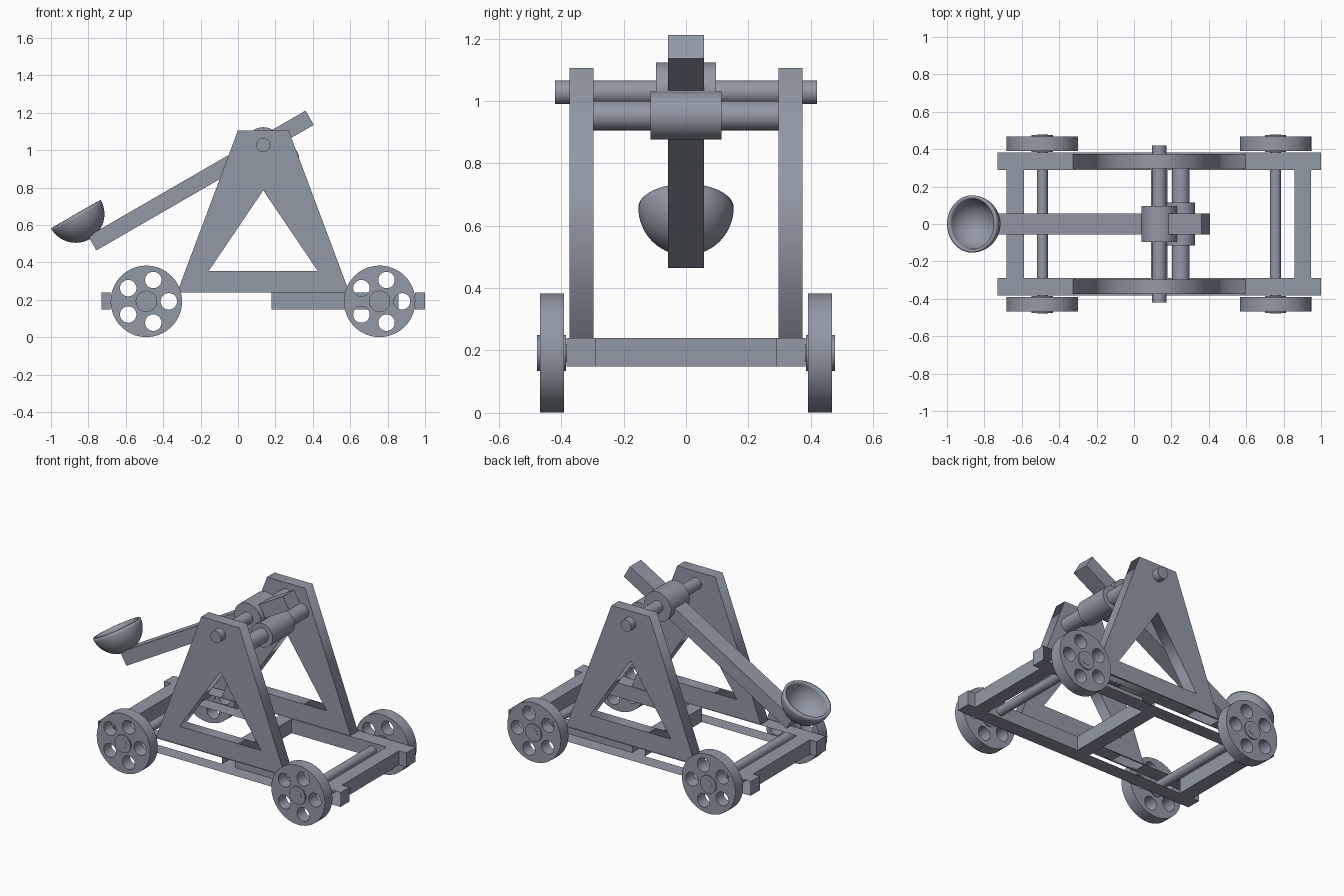
import bpy, bmesh
from math import radians, cos, sin, tau
from mathutils import Matrix, Vector

cube = bpy.data.objects.get("Cube")
if cube:
    bpy.data.objects.remove(cube, do_unlink=True)

COLOR = (0.29, 0.32, 0.38, 1)
grey = bpy.data.materials.new("slate_grey")
grey.use_nodes = True
grey.diffuse_color = COLOR
grey.node_tree.nodes["Principled BSDF"].inputs["Base Color"].default_value = COLOR


def add_mesh(name, mesh, smooth=False):
    obj = bpy.data.objects.new(name, mesh)
    bpy.context.collection.objects.link(obj)
    mesh.materials.clear()
    mesh.materials.append(grey)
    if smooth:
        bpy.ops.object.select_all(action='DESELECT')
        obj.select_set(True)
        bpy.context.view_layer.objects.active = obj
        bpy.ops.object.shade_smooth_by_angle(angle=radians(35))
    return obj


def from_bmesh(name, bm, smooth=False):
    mesh = bpy.data.meshes.new(name)
    bm.to_mesh(mesh)
    bm.free()
    return add_mesh(name, mesh, smooth)


def box(name, low, high, open_sides=False, tilt=0):
    """Box between two corners; open_sides leaves out the faces towards y."""
    low, high = Vector(low), Vector(high)
    bm = bmesh.new()
    bmesh.ops.create_cube(bm, size=1)
    if open_sides:
        bm.normal_update()
        sides = [f for f in bm.faces if abs(f.normal.y) > 0.9]
        bmesh.ops.delete(bm, geom=sides, context='FACES_ONLY')
    bmesh.ops.scale(bm, vec=high - low, verts=bm.verts)
    obj = from_bmesh(name, bm)
    obj.location = (low + high) / 2
    obj.rotation_euler.y = tilt
    return obj


def rod(name, x, z, radius, y0, y1):
    """Cylinder lying along y."""
    bm = bmesh.new()
    bmesh.ops.create_cone(bm, cap_ends=True, segments=48, radius1=radius,
                          radius2=radius, depth=y1 - y0,
                          matrix=Matrix.Rotation(radians(90), 4, 'X'))
    obj = from_bmesh(name, bm, True)
    obj.location = (x, (y0 + y1) / 2, z)


def plate(name, loops, thickness, location, smooth=False):
    """Upright plate in x-z; loops after the first are holes."""
    curve = bpy.data.curves.new(name, 'CURVE')
    curve.dimensions = '2D'
    curve.fill_mode = 'BOTH'
    curve.extrude = thickness / 2
    for loop in loops:
        spline = curve.splines.new('POLY')
        spline.points.add(len(loop) - 1)
        for point, (x, z) in zip(spline.points, loop):
            point.co = (x, z, 0, 1)
        spline.use_cyclic_u = True
    temp = bpy.data.objects.new(name + "_outline", curve)
    bpy.context.collection.objects.link(temp)
    graph = bpy.context.evaluated_depsgraph_get()
    mesh = bpy.data.meshes.new_from_object(temp.evaluated_get(graph))
    bpy.data.objects.remove(temp, do_unlink=True)
    bm = bmesh.new()
    bm.from_mesh(mesh)
    bmesh.ops.remove_doubles(bm, verts=bm.verts, dist=1e-5)
    bmesh.ops.recalc_face_normals(bm, faces=bm.faces)
    bm.to_mesh(mesh)
    bm.free()
    obj = add_mesh(name, mesh, smooth)
    obj.rotation_euler.x = radians(90)
    obj.location = location


def circle(radius, count, cx=0, cz=0):
    return [(cx + radius * cos(tau * i / count), cz + radius * sin(tau * i / count))
            for i in range(count)]


PIVOT = 0.135
AXLE_Z = 0.192
LOW, HIGH = 0.148, 0.24

# Base frame: cross beams, and rails with open outer sides
for name, x0, x1 in (("rear_beam", -0.682, -0.588), ("middle_beam", 0.09, 0.18),
                     ("front_beam", 0.857, 0.947)):
    box(name, (x0, -0.29, LOW), (x1, 0.29, HIGH), open_sides=True)
for side, s in (("front", -1), ("back", 1)):
    y0, y1 = sorted((0.29 * s, 0.383 * s))
    box(side + "_rail", (-0.73, y0, LOW), (1.0, y1, HIGH), open_sides=True)
    bm = bmesh.new()
    for x0, x1 in ((-0.73, -0.682), (0.18, 0.857), (0.947, 1.0)):
        corners = ((x0, LOW), (x1, LOW), (x1, HIGH), (x0, HIGH))
        bm.faces.new([bm.verts.new((x, 0.29 * s, z)) for x, z in corners])
    from_bmesh(side + "_rail_inner_wall", bm)

    # Triangular side support
    outer = [(PIVOT - 0.46, HIGH), (PIVOT + 0.46, HIGH),
             (PIVOT + 0.136, 1.105), (PIVOT - 0.136, 1.105)]
    inner = [(PIVOT - 0.291, 0.355), (PIVOT + 0.291, 0.355), (PIVOT, 0.785)]
    plate(side + "_support", [outer, inner], 0.076, (0, 0.335 * s, 0))

    # Wheels with five round openings and a raised hub
    for end, x in (("rear", -0.49), ("fore", 0.757)):
        loops = [circle(0.191, 64)]
        loops += [circle(0.044, 28, 0.12 * cos(tau * i / 5), 0.12 * sin(tau * i / 5))
                  for i in range(5)]
        plate(f"{side}_{end}_wheel", loops, 0.077, (x, 0.43 * s, AXLE_Z), True)
        y0, y1 = sorted((0.385 * s, 0.477 * s))
        rod(f"{side}_{end}_hub", x, AXLE_Z, 0.057, y0, y1)

# Axles
for end, x in (("rear", -0.49), ("fore", 0.757)):
    rod(end + "_axle", x, AXLE_Z, 0.029, -0.478, 0.478)

# Pivot shaft and stop bar with their sleeves
rod("pivot_shaft", PIVOT, 1.028, 0.038, -0.42, 0.42)
rod("pivot_sleeve", PIVOT, 1.028, 0.095, -0.096, 0.096)
rod("stop_bar", 0.25, 0.953, 0.047, -0.298, 0.298)
rod("stop_sleeve", 0.25, 0.953, 0.077, -0.114, 0.114)

# Throwing arm
box("throwing_arm", (-0.869, -0.057, 0.794), (0.473, 0.057, 0.882), tilt=radians(-30))

# Hollow bowl
bm = bmesh.new()
bmesh.ops.create_uvsphere(bm, u_segments=48, v_segments=24, radius=0.153)
bmesh.ops.bisect_plane(bm, geom=bm.verts[:] + bm.edges[:] + bm.faces[:], dist=1e-5,
                       plane_co=(0, 0, 0), plane_no=(0, 0, 1), clear_outer=True)
bowl = from_bmesh("bowl", bm, True)
bowl.location = (-0.867, 0, 0.658)
bowl.rotation_euler.y = radians(-30)
shell = bowl.modifiers.new("shell", 'SOLIDIFY')
shell.thickness = 0.018
shell.offset = -1
bowl.modifiers.move(len(bowl.modifiers) - 1, 0)
